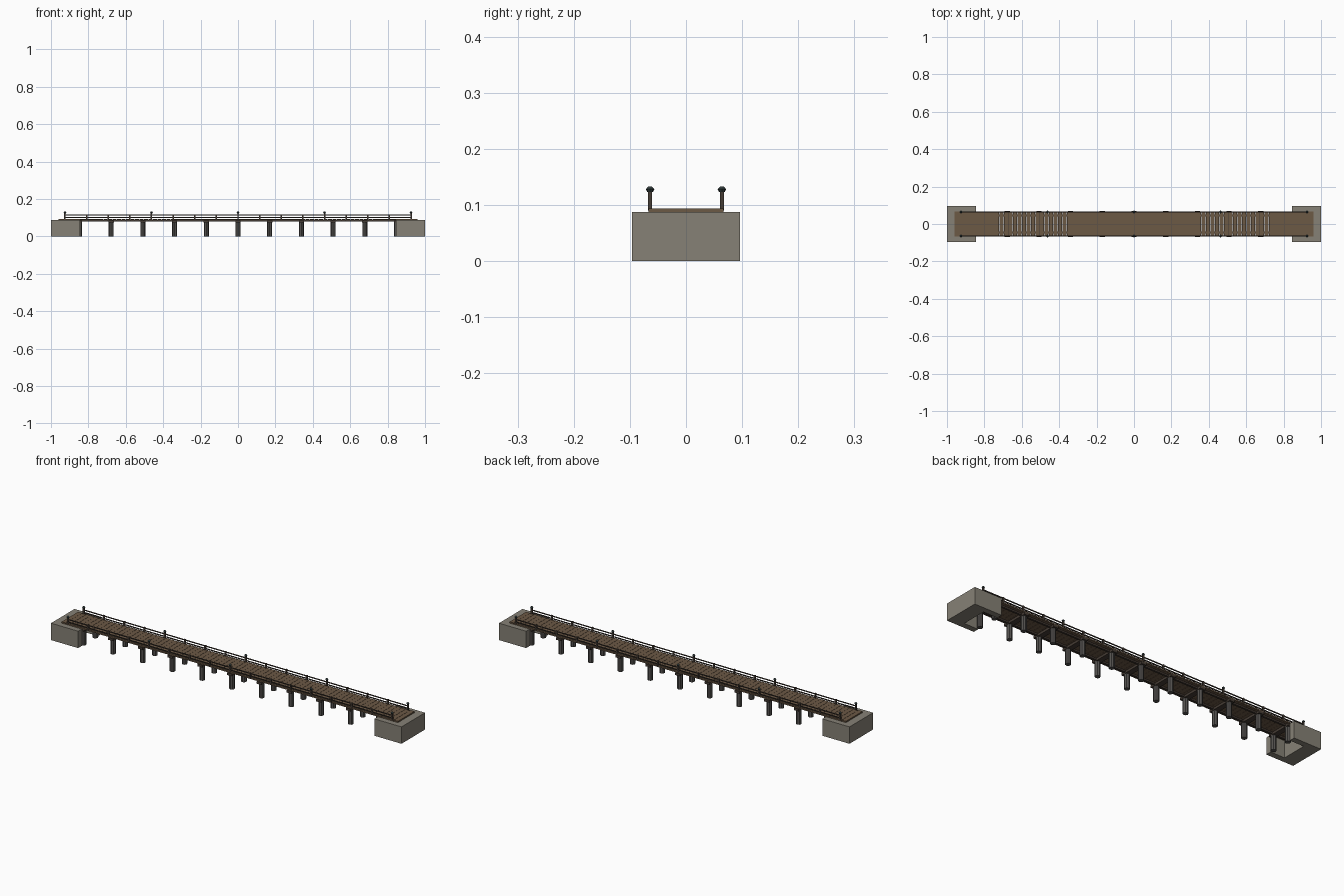
import bpy, bmesh, math
from mathutils import Matrix, Vector

if "Cube" in bpy.data.objects:
    bpy.data.objects.remove(bpy.data.objects["Cube"])


def material(name, rgb):
    m = bpy.data.materials.new(name)
    m.diffuse_color = (*rgb, 1)
    m.use_nodes = True
    m.node_tree.nodes["Principled BSDF"].inputs["Base Color"].default_value = m.diffuse_color
    return m


STONE = material("stone", (0.24, 0.22, 0.18))
WOOD = material("deck_wood", (0.15, 0.10, 0.06))
DARK = material("dark_timber", (0.06, 0.045, 0.035))
PILE = material("pile_grey", (0.09, 0.085, 0.08))
IRON = material("dark_iron", (0.03, 0.045, 0.045))


def box(bm, x0, x1, y0, y1, z0, z1):
    c = Vector(((x0 + x1) / 2, (y0 + y1) / 2, (z0 + z1) / 2))
    s = Matrix.Diagonal((x1 - x0, y1 - y0, z1 - z0, 1))
    bmesh.ops.create_cube(bm, size=1, matrix=Matrix.Translation(c) @ s)


def cylinder(bm, x, y, z0, z1, r0, r1, sides):
    bmesh.ops.create_cone(bm, cap_ends=True, segments=sides, radius1=r0, radius2=r1,
                          depth=z1 - z0, matrix=Matrix.Translation((x, y, (z0 + z1) / 2)))


def finish(bm, name, mat):
    me = bpy.data.meshes.new(name)
    bm.to_mesh(me)
    bm.free()
    me.materials.append(mat)
    ob = bpy.data.objects.new(name, me)
    bpy.context.collection.objects.link(ob)
    return ob


# U-shaped stone abutments, open toward the span
for side, sx in (("left", -1), ("right", 1)):
    bm = bmesh.new()
    outline = [(1, -.096), (1, .096), (.845, .096), (.845, .066),
               (.925, .066), (.925, -.066), (.845, -.066), (.845, -.096)]
    face = bm.faces.new([bm.verts.new((sx * x, y, 0)) for x, y in outline])
    ext = bmesh.ops.extrude_face_region(bm, geom=[face])
    for v in ext["geom"]:
        if isinstance(v, bmesh.types.BMVert):
            v.co.z = 0.087
    bmesh.ops.recalc_face_normals(bm, faces=bm.faces)
    finish(bm, side + "_abutment", STONE)

# Deck planks
bm = bmesh.new()
n, pitch = 80, 1.92 / 80
for i in range(n):
    x = -0.96 + i * pitch
    box(bm, x + .0005, x + pitch - .0005, -.067, .067, .087, .094)
finish(bm, "deck_planks", WOOD)

# Stringers below the planks
bm = bmesh.new()
for y in (-.046, .046):
    box(bm, -.925, .925, y - .005, y + .005, .079, .087)
finish(bm, "stringers", DARK)

# Paired piles with cross caps
piles, caps = bmesh.new(), bmesh.new()
for k in range(-5, 6):
    x = k * 0.1695
    for y in (-.049, .049):
        cylinder(piles, x, y, 0, .076, .0135, .0135, 8)
    hw = .07 if abs(k) < 5 else .0655
    box(caps, x - .014, x + .014, -hw, hw, .074, .086)
finish(piles, "piles", PILE)
finish(caps, "pile_caps", DARK)

# Railings: posts, finials on every fourth post, and two rails per side
posts, rails, finials = bmesh.new(), bmesh.new(), bmesh.new()
for y in (-.064, .064):
    for i in range(17):
        x = -.925 + i * 1.85 / 16
        tall = i % 4 == 0
        box(posts, x - .004, x + .004, y - .0035, y + .0035, .09, .125 if tall else .118)
        if tall:
            cylinder(finials, x, y, .123, .128, .005, .0075, 8)
            cylinder(finials, x, y, .128, .133, .0075, .003, 8)
    for z in (.101, .114):
        box(rails, -.925, .925, y - .0025, y + .0025, z - .002, z + .002)
finish(posts, "rail_posts", DARK)
finish(rails, "hand_rails", DARK)
finish(finials, "post_finials", IRON)
